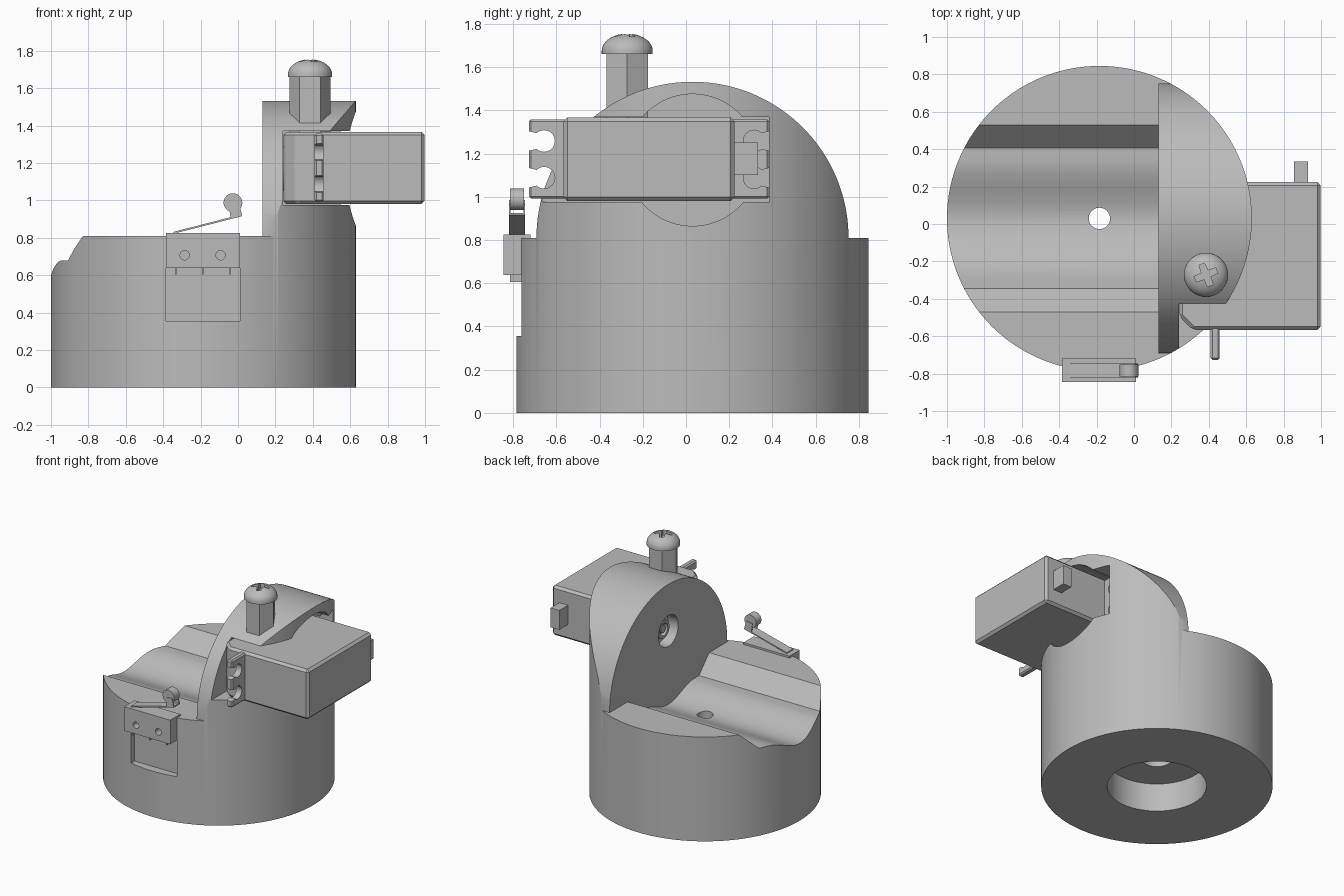
import bpy, bmesh, math
from mathutils import Vector

if "Cube" in bpy.data.objects:
    bpy.data.objects.remove(bpy.data.objects["Cube"], do_unlink=True)

grey = bpy.data.materials.new("plain grey")
grey.use_nodes = True
grey.diffuse_color = (0.5, 0.5, 0.5, 1)
grey.node_tree.nodes["Principled BSDF"].inputs["Base Color"].default_value = (0.5, 0.5, 0.5, 1)


def prism(name, pts, axis, lo, hi):
    """Extrude a 2D outline along x (y,z), y (x,z) or z (x,y)."""
    place = {"x": lambda a, b, t: (t, a, b),
             "y": lambda a, b, t: (a, t, b),
             "z": lambda a, b, t: (a, b, t)}[axis]
    bm = bmesh.new()
    face = bm.faces.new([bm.verts.new(place(a, b, lo)) for a, b in pts])
    out = bmesh.ops.extrude_face_region(bm, geom=[face])
    shift = Vector(place(0, 0, hi - lo))
    bmesh.ops.translate(bm, vec=shift, verts=[v for v in out["geom"] if isinstance(v, bmesh.types.BMVert)])
    bmesh.ops.recalc_face_normals(bm, faces=bm.faces)
    mesh = bpy.data.meshes.new(name)
    bm.to_mesh(mesh)
    bm.free()
    mesh.materials.append(grey)
    ob = bpy.data.objects.new(name, mesh)
    bpy.context.collection.objects.link(ob)
    return ob


def arc(cx, cy, r, n=64, start=0, end=360):
    full = end - start == 360
    steps = n if full else n + 1
    angles = [math.radians(start + (end - start) * i / n) for i in range(steps)]
    return [(cx + r * math.cos(a), cy + r * math.sin(a)) for a in angles]


def disc(name, axis, cx, cy, r, lo, hi, n=64):
    return prism(name, arc(cx, cy, r, n), axis, lo, hi)


def box(name, x, y, z):
    return prism(name, [(x[0], y[0]), (x[1], y[0]), (x[1], y[1]), (x[0], y[1])], "z", *z)


def activate(ob):
    bpy.ops.object.select_all(action="DESELECT")
    ob.select_set(True)
    bpy.context.view_layer.objects.active = ob


def combine(ob, *others, op="DIFFERENCE"):
    for other in others:
        mod = ob.modifiers.new("bool", "BOOLEAN")
        mod.operation, mod.solver, mod.object = op, "EXACT", other
        activate(ob)
        bpy.ops.object.modifier_apply(modifier=mod.name)
        bpy.data.objects.remove(other, do_unlink=True)


def bevel(ob, width):
    mod = ob.modifiers.new("bevel", "BEVEL")
    mod.width, mod.segments, mod.limit_method = width, 1, "ANGLE"
    activate(ob)
    bpy.ops.object.modifier_apply(modifier=mod.name)


def smooth(ob):
    activate(ob)
    bpy.ops.object.shade_smooth_by_angle(angle=math.radians(30))


CX, CY, R, DECK, WALL = -0.185, 0.03, 0.815, 0.81, 0.13
AXIS_Z = 1.17

# Housing: a drum with a trough on one side and a domed wall on the other
housing = disc("housing", "z", CX, CY, R, 0, 1.6, 160)
half = [(d, 0.64 - 0.04 * math.cos(math.pi * d / 0.32)) for d in [0.02 * i for i in range(17)]]
half += [(0.375, 0.68), (0.5, DECK), (1, DECK)]
trough = [(CY - d, z) for d, z in reversed(half)] + [(CY + d, z) for d, z in half[1:]]
trough += [(CY + 1, 2), (CY - 1, 2)]
dome = arc(CY, DECK, 0.722, 72, 0, 180)
outside = [(CY + 1, DECK)] + dome + [(CY - 1, DECK), (CY - 1, 2), (CY + 1, 2)]
combine(housing,
        prism("cut", trough, "x", -1.3, WALL),
        prism("cut", outside, "x", WALL - 0.02, 1),
        box("cut", (0.24, 1), (-1, 0.385), (0.975, 1.37)),          # motor slot
        disc("cut", "x", CY, AXIS_Z, 0.305, 0.241, 1, 96),          # round pocket
        disc("cut", "x", CY, AXIS_Z, 0.12, 0, 0.5),                 # shaft window
        box("cut", (-0.385, 0.01), (-1, -0.72), (0.355, 0.9)),      # switch pocket
        disc("cut", "z", CX, CY, 0.35, -0.1, 0.22, 96),             # bottom recess
        disc("cut", "z", CX, CY, 0.105, 0.1, 0.28),
        disc("cut", "z", CX, CY, 0.057, 0.1, 1))
smooth(housing)

# Motor body with chamfered inner corners
outline = [(0.315, -0.567), (0.998, -0.567), (0.998, 0.225), (0.242, 0.225), (0.242, -0.494)]
motor = prism("motor_body", outline, "z", 0.98, 1.367)
bevel(motor, 0.018)

# Mounting tabs with open screw slots
for name, edge, side in (("front_motor_tab", -0.567, -1), ("rear_motor_tab", 0.225, 1)):
    tab = box(name, (0.41, 0.458), sorted((edge - side * 0.02, edge + side * 0.16)), (0.992, 1.358))
    bevel(tab, 0.01)
    for z in (1.088, 1.258):
        y = edge + side * 0.09
        mouth = [(y, z - 0.028), (y, z + 0.028), (y + side * 0.09, z + 0.05), (y + side * 0.09, z - 0.05)]
        combine(tab, disc("cut", "x", y, z, 0.05, 0.3, 0.6, 32), prism("cut", mouth, "x", 0.3, 0.6))
    smooth(tab)

box("cable_plug", (0.855, 0.93), (0.2, 0.333), (1.1, 1.25))

# Output shaft seen through the wall window
shaft = disc("motor_shaft", "x", CY, AXIS_Z, 0.07, 0.17, 0.26, 40)
combine(shaft, disc("cut", "x", CY, AXIS_Z, 0.048, 0.1, 0.2, 40))
smooth(shaft)
smooth(disc("shaft_screw", "x", CY, AXIS_Z, 0.028, 0.175, 0.22, 24))
flange = disc("shaft_flange", "x", CY, AXIS_Z, 0.12, 0.215, 0.245, 48)
smooth(flange)

# Hexagonal post and domed screw with cross recess
PX, PY = 0.385, -0.272
prism("hex_post", arc(PX, PY, 0.11, 6), "z", 1.34, 1.665)
bm = bmesh.new()
profile = [(0, 1.66), (0.118, 1.66), (0.118, 1.675)]
profile += [(0.118 * math.cos(a), 1.675 + 0.08 * math.sin(a))
            for a in [math.radians(10 * i) for i in range(1, 9)]] + [(0, 1.755)]
verts = [bm.verts.new((PX + r, PY, z)) for r, z in profile]
edges = [bm.edges.new(pair) for pair in zip(verts, verts[1:])]
bmesh.ops.spin(bm, geom=verts + edges, cent=(PX, PY, 0), axis=(0, 0, 1),
               angle=math.tau, steps=48, use_duplicate=False)
bmesh.ops.remove_doubles(bm, verts=bm.verts, dist=0.0005)
bmesh.ops.recalc_face_normals(bm, faces=bm.faces)
mesh = bpy.data.meshes.new("screw_head")
bm.to_mesh(mesh)
bm.free()
mesh.materials.append(grey)
screw = bpy.data.objects.new("screw_head", mesh)
bpy.context.collection.objects.link(screw)
star = []
for i in range(4):
    for offset, r in ((-14, 0.064), (14, 0.064), (45, 0.026)):
        a = math.radians(22 + 90 * i + offset)
        star.append((PX + r * math.cos(a), PY + r * math.sin(a)))
combine(screw, prism("cut", star, "z", 1.70, 1.8))
smooth(screw)

# Limit switch: case, pins, lever and roller
case = box("switch_case", (-0.385, 0.01), (-0.845, -0.72), (0.638, 0.825))
for x in (-0.285, -0.093):
    combine(case, disc("cut", "y", x, 0.707, 0.025, -1, -0.5, 32))
smooth(case)
for i, x in enumerate((-0.333, -0.188, -0.045)):
    box(f"switch_pin_{i + 1}", (x - 0.004, x + 0.004), (-0.815, -0.755), (0.605, 0.65))
prism("switch_lever", [(-0.345, 0.822), (0.022, 0.916), (0.022, 0.926), (-0.345, 0.832)], "y", -0.82, -0.745)
for name, y in (("front_roller_bracket", -0.82), ("rear_roller_bracket", -0.753)):
    prism(name, [(-0.04, 0.91), (0.022, 0.922), (0.005, 0.985), (-0.05, 0.975)], "y", y, y + 0.008)
smooth(disc("switch_roller", "y", -0.027, 0.988, 0.05, -0.815, -0.75, 40))
